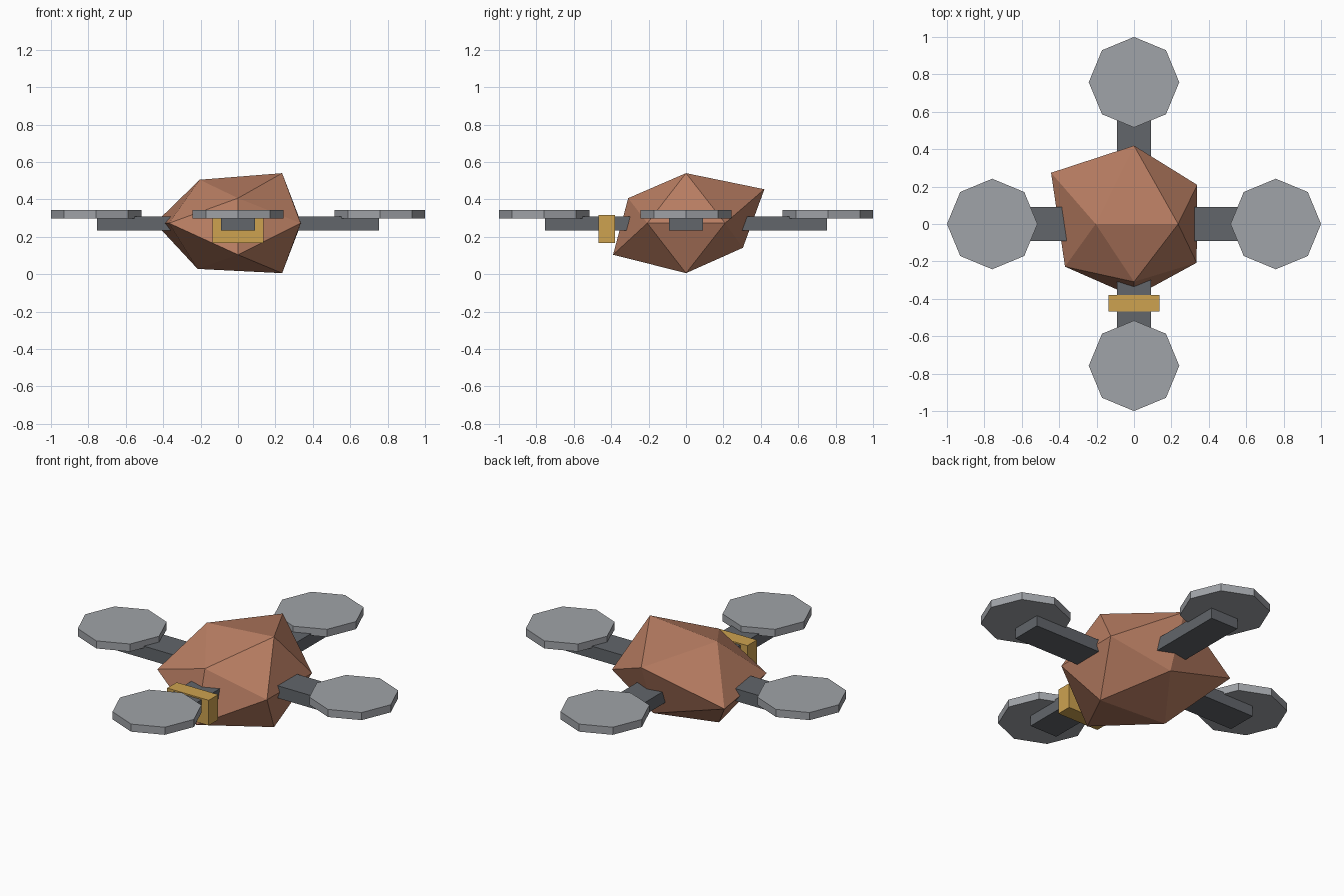
import bpy, bmesh, math
from itertools import combinations
from mathutils import Vector, Matrix

if "Cube" in bpy.data.objects:
    bpy.data.objects.remove(bpy.data.objects["Cube"])


def material(name, rgb):
    m = bpy.data.materials.new(name)
    lin = [((c / 255 + 0.055) / 1.055) ** 2.4 for c in rgb]
    m.diffuse_color = (*lin, 1)
    m.use_nodes = True
    m.node_tree.nodes["Principled BSDF"].inputs["Base Color"].default_value = m.diffuse_color
    return m


CLAY = material("clay brown", (184, 125, 98))
DARK = material("dark grey", (98, 102, 107))
GREY = material("light grey", (160, 163, 168))
GOLD = material("gold", (205, 162, 80))


def finish(name, bm, mat):
    bmesh.ops.recalc_face_normals(bm, faces=bm.faces)
    me = bpy.data.meshes.new(name)
    bm.to_mesh(me)
    bm.free()
    me.materials.append(mat)
    ob = bpy.data.objects.new(name, me)
    bpy.context.collection.objects.link(ob)
    return ob


def box(name, lo, hi, mat, turn=0):
    bm = bmesh.new()
    bmesh.ops.create_cube(bm, size=1)
    lo, hi = Vector(lo), Vector(hi)
    for v in bm.verts:
        v.co = (lo + hi) / 2 + v.co * (hi - lo)
    bm.transform(Matrix.Rotation(turn, 4, "Z"))
    return finish(name, bm, mat)


# Rocky body: flattened icosahedron, each corner pushed in or out from the centre
PHI = (1 + 5 ** 0.5) / 2
MID_Z = 0.273
corners = {
    (-1, 0, PHI): 0.205, (1, 0, PHI): 0.236, (-1, 0, -PHI): 0.216, (1, 0, -PHI): 0.236,
    (0, PHI, 1): 0.259, (0, -PHI, 1): 0.191, (0, -PHI, -1): 0.241, (0, PHI, -1): 0.188,
    (-PHI, 1, 0): 0.274, (PHI, 1, 0): 0.209, (-PHI, -1, 0): 0.228, (PHI, -1, 0): 0.207,
}
bm = bmesh.new()
verts = {d: bm.verts.new((d[0] * r, d[1] * r, MID_Z + d[2] * r * 0.7)) for d, r in corners.items()}
for tri in combinations(corners, 3):
    if all((Vector(a) - Vector(b)).length < 2.1 for a, b in combinations(tri, 2)):
        bm.faces.new([verts[d] for d in tri])
finish("body", bm, CLAY)

# Four arms, each with an eight-sided rotor disc
for i, side in enumerate(("right", "back", "left", "front")):
    turn = i * math.pi / 2
    box(side + "_arm", (0.1, -0.09, 0.235), (0.755, 0.09, 0.308), DARK, turn)
    bm = bmesh.new()
    bmesh.ops.create_cone(bm, cap_ends=True, segments=8, radius1=0.242, radius2=0.242, depth=0.045)
    bm.transform(Matrix.Rotation(turn, 4, "Z") @ Matrix.Translation((0.758, 0, 0.32)))
    finish(side + "_rotor", bm, GREY)

# Gold plate across the front arm
box("front_plate", (-0.136, -0.468, 0.167), (0.136, -0.379, 0.316), GOLD)
